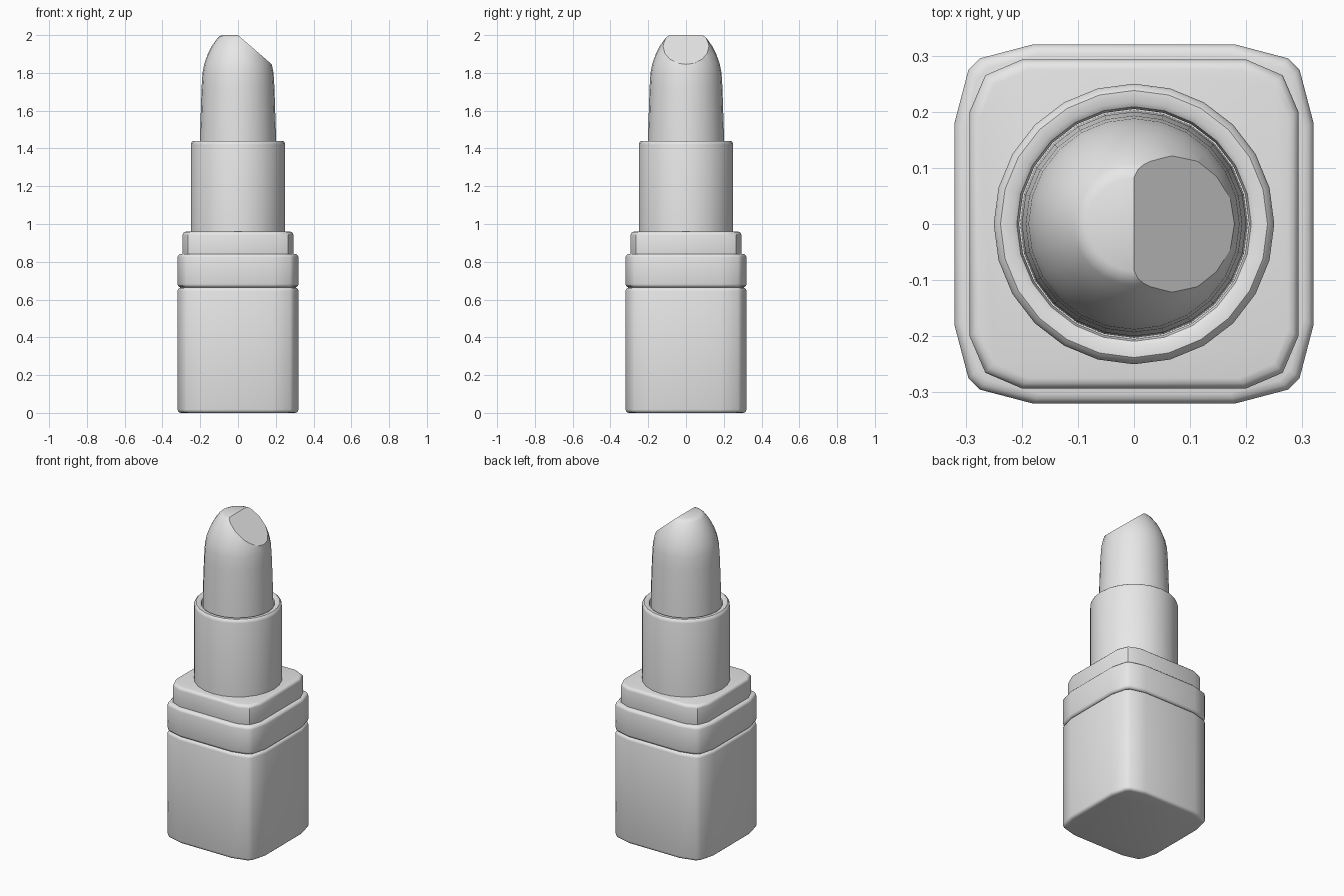
import bpy, bmesh, math
from mathutils import Vector

cube = bpy.data.objects.get("Cube")
if cube:
    bpy.data.objects.remove(cube)

grey = bpy.data.materials.new("plain_grey")
grey.use_nodes = True
colour = (0.8, 0.8, 0.8, 1)
grey.diffuse_color = colour
grey.node_tree.nodes["Principled BSDF"].inputs["Base Color"].default_value = colour


def loft(bm, rings):
    """Skin a stack of closed rings and cap both ends."""
    loops = [[bm.verts.new(p) for p in ring] for ring in rings]
    for low, high in zip(loops, loops[1:]):
        for i in range(len(low)):
            j = (i + 1) % len(low)
            bm.faces.new((low[i], low[j], high[j], high[i]))
    bm.faces.new(loops[0][::-1])
    bm.faces.new(loops[-1])


def finish(name, bm, angle):
    bmesh.ops.recalc_face_normals(bm, faces=bm.faces)
    mesh = bpy.data.meshes.new(name)
    bm.to_mesh(mesh)
    bm.free()
    mesh.materials.append(grey)
    obj = bpy.data.objects.new(name, mesh)
    bpy.context.collection.objects.link(obj)
    bpy.ops.object.select_all(action="DESELECT")
    obj.select_set(True)
    bpy.context.view_layer.objects.active = obj
    bpy.ops.object.shade_smooth_by_angle(angle=math.radians(angle))


def rounded_block(name, corner, bottom, top, bevel):
    """Square block: one corner outline repeated four times, rounded rims."""
    half = corner[0][0]
    outline = []
    for x, y in corner:
        outline.append((x, y))
    for turn in range(3):
        outline += [(-y, x) for x, y in outline[-len(corner):]]
    steps = [math.radians(a) for a in (0, 30, 60, 90)]
    levels = [(bevel * (1 - math.sin(a)), bottom + bevel * (1 - math.cos(a))) for a in steps]
    levels += [(bevel * (1 - math.cos(a)), top - bevel * (1 - math.sin(a))) for a in steps]
    bm = bmesh.new()
    loft(bm, [[(x * (1 - d / half), y * (1 - d / half), z) for x, y in outline] for d, z in levels])
    finish(name, bm, 40)


def turned(profile, sides=24):
    """Revolve a radius/height profile around z."""
    bm = bmesh.new()
    angles = [math.tau * i / sides for i in range(sides)]
    loft(bm, [[(r * math.cos(a), r * math.sin(a), z) for a in angles] for r, z in profile])
    return bm


# Square case: base, band and stepped collar
wide = [(0.32, 0.18), (0.295, 0.275), (0.275, 0.295), (0.18, 0.32)]
narrow = [(0.293, 0.2), (0.265, 0.265), (0.2, 0.293)]
rounded_block("case_base", wide, 0.0, 0.664, 0.018)
rounded_block("case_band", wide, 0.664, 0.842, 0.018)
rounded_block("case_collar", narrow, 0.8, 0.96, 0.018)

# Round tube with a rolled lip and a hollow mouth
finish("holder_tube", turned([
    (0.25, 0.94), (0.25, 1.42), (0.247, 1.432), (0.238, 1.44),
    (0.218, 1.44), (0.209, 1.434), (0.205, 1.42), (0.205, 1.3)]), 40)

# Domed bullet with a slanted cut facing +x
bullet = turned([
    (0.203, 1.29), (0.2, 1.5), (0.193, 1.72), (0.188, 1.8), (0.178, 1.85),
    (0.16, 1.9), (0.137, 1.945), (0.108, 1.985), (0.098, 1.994), (0.083, 2.0)])
cut = bmesh.ops.bisect_plane(
    bullet, geom=bullet.verts[:] + bullet.edges[:] + bullet.faces[:],
    plane_co=Vector((0, 0, 2.0)), plane_no=Vector((0.16, 0, 0.185)), clear_outer=True)
rim = [e for e in cut["geom_cut"] if isinstance(e, bmesh.types.BMEdge)]
bmesh.ops.holes_fill(bullet, edges=rim, sides=0)
finish("bullet", bullet, 30)
